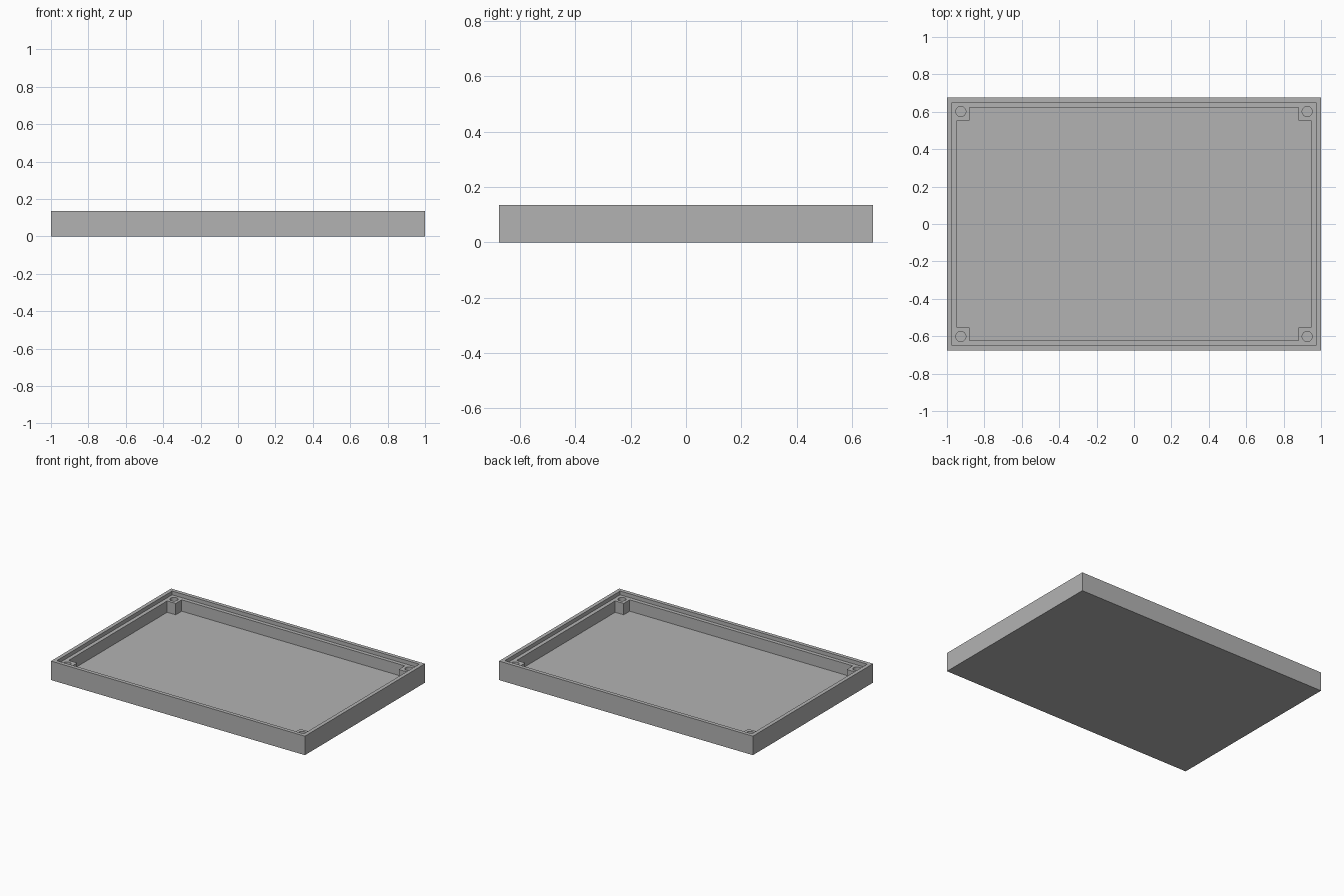
import bpy, bmesh, math

if "Cube" in bpy.data.objects:
    bpy.data.objects.remove(bpy.data.objects["Cube"])

U = 1 / 74                      # one design unit: the tray is 148 x 100 x 10
HX, HY, H = 74 * U, 50 * U, 10 * U
FLOOR, LEDGE = 2 * U, 8 * U     # floor thickness, height of the stepped ledge
LIP, WALL, POST = 2 * U, 4 * U, 9 * U   # insets from the outer edge
HOLE_IN, HOLE_R = 5.5 * U, 2 * U

grey = bpy.data.materials.new("grey plastic")
grey.diffuse_color = (0.45, 0.45, 0.45, 1)
grey.use_nodes = True
grey.node_tree.nodes["Principled BSDF"].inputs["Base Color"].default_value = grey.diffuse_color


def prism(name, outline, z0, z1):
    """Extrude a counter-clockwise outline from z0 to z1."""
    bm = bmesh.new()
    base = bm.faces.new([bm.verts.new((x, y, z0)) for x, y in outline])
    top = bmesh.ops.extrude_face_region(bm, geom=[base])
    moved = [v for v in top["geom"] if isinstance(v, bmesh.types.BMVert)]
    bmesh.ops.translate(bm, verts=moved, vec=(0, 0, z1 - z0))
    bmesh.ops.recalc_face_normals(bm, faces=bm.faces)
    mesh = bpy.data.meshes.new(name)
    bm.to_mesh(mesh)
    bm.free()
    mesh.materials.append(grey)
    obj = bpy.data.objects.new(name, mesh)
    bpy.context.collection.objects.link(obj)
    return obj


def rect(inset):
    x, y = HX - inset, HY - inset
    return [(-x, -y), (x, -y), (x, y), (-x, y)]


def cut(target, cutter):
    """Subtract the cutter from the target and discard it."""
    mod = target.modifiers.new("cut", "BOOLEAN")
    mod.operation, mod.solver, mod.object = "DIFFERENCE", "EXACT", cutter
    bpy.context.view_layer.objects.active = target
    bpy.ops.object.modifier_apply(modifier=mod.name)
    bpy.data.objects.remove(cutter)


# Solid block with the lip recess
tray = prism("tray", rect(0), 0, H)
cut(tray, prism("lip_cutter", rect(LIP), LEDGE, H + 0.05))

# Main cavity, notched at the corners so that square screw posts remain
wx, wy, px, py = HX - WALL, HY - WALL, HX - POST, HY - POST
cavity = [(-px, -wy), (px, -wy), (px, -py), (wx, -py), (wx, py), (px, py),
          (px, wy), (-px, wy), (-px, py), (-wx, py), (-wx, -py), (-px, -py)]
cut(tray, prism("cavity_cutter", cavity, FLOOR, H + 0.07))

# Blind screw holes in the corner posts
for sx in (-1, 1):
    for sy in (-1, 1):
        cx, cy = sx * (HX - HOLE_IN), sy * (HY - HOLE_IN)
        ring = [(cx + HOLE_R * math.cos(a * math.tau / 32),
                 cy + HOLE_R * math.sin(a * math.tau / 32)) for a in range(32)]
        cut(tray, prism("hole_cutter", ring, FLOOR, H + 0.09))

bpy.ops.object.select_all(action="DESELECT")
tray.select_set(True)
bpy.context.view_layer.objects.active = tray
bpy.ops.object.shade_smooth_by_angle(angle=math.radians(30))
